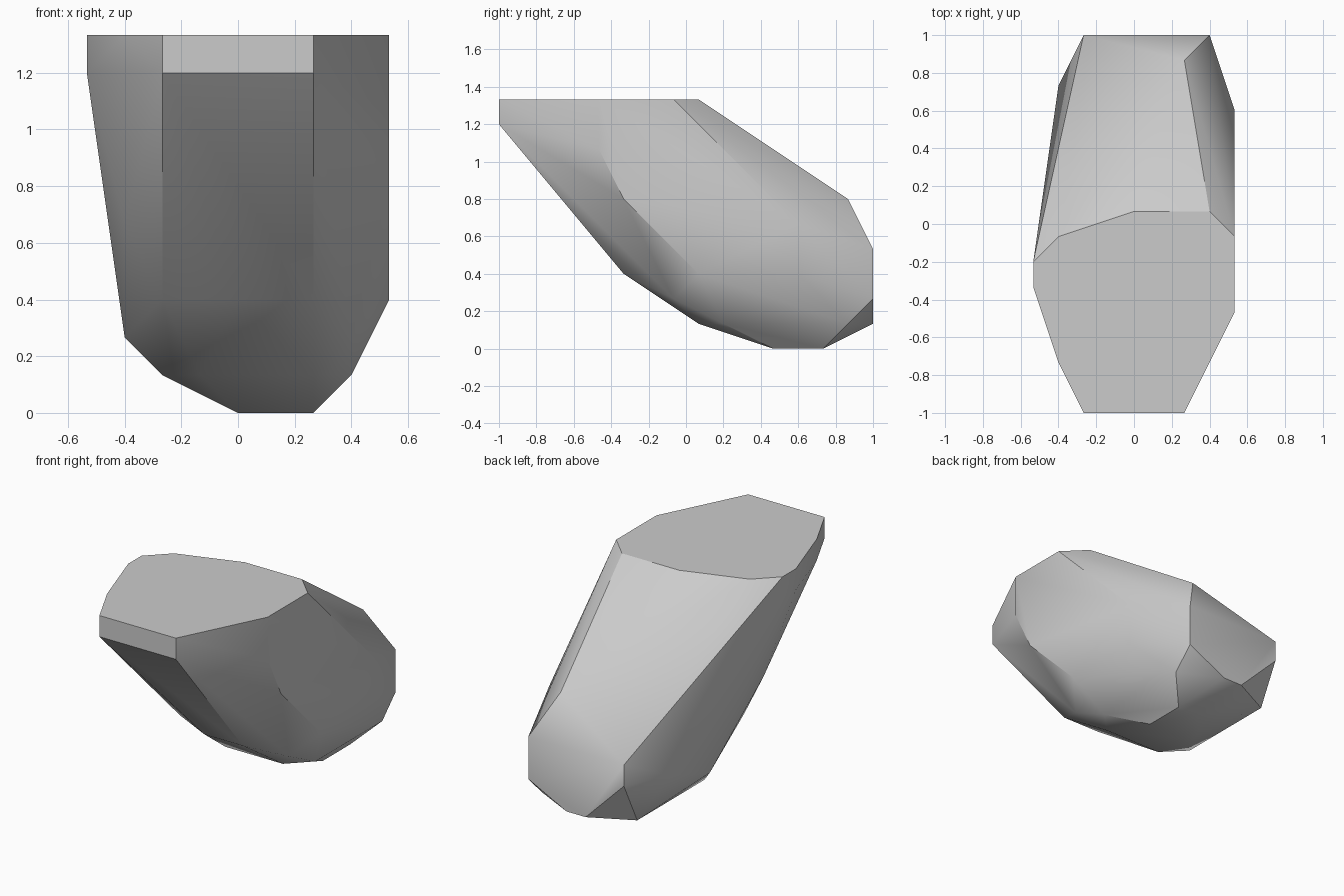
import bpy
import bmesh
import math
from mathutils import Vector

default_cube = bpy.data.objects.get("Cube")
if default_cube:
    bpy.data.objects.remove(default_cube, do_unlink=True)

UNIT = 2 / 15          # the stone is chiselled on a coarse lattice
HALF_LENGTH = 1.0

# Side-on contours of the stone: station across x -> (depth, height) corners
contours = {
    -4: [(5, 10), (6, 10), (6, 9), (5, 9)],
    -3: [(2, 10), (7, 10), (13, 3), (10, 2), (6, 5), (2, 9)],
    -2: [(0, 10), (15, 4), (15, 3), (14, 1), (9, 1), (6, 3), (0, 9)],
    -1: [(8, 1)],
    0: [(8, 10), (15, 1), (12, 0), (11, 0), (5, 3)],
    1: [(15, 1), (13, 0)],
    2: [(0, 10), (14, 6), (13, 0), (11, 0), (8, 1), (5, 3), (0, 9)],
    3: [(8, 10), (15, 4), (15, 2), (14, 1), (9, 1), (7, 2)],
    4: [(4, 10), (7, 10), (12, 5), (12, 3), (8, 3), (5, 6), (4, 8)],
}


def make_material(name, colour):
    material = bpy.data.materials.new(name)
    material.use_nodes = True
    material.diffuse_color = colour
    shader = material.node_tree.nodes["Principled BSDF"]
    shader.inputs["Base Color"].default_value = colour
    return material


def make_stone(name, stations, material):
    """Wrap a convex faceted skin around all the contours."""
    bm = bmesh.new()
    for across, corners in stations.items():
        for depth, height in corners:
            corner = Vector((across, depth, height)) * UNIT
            corner.y -= HALF_LENGTH
            bm.verts.new(corner)

    hull = bmesh.ops.convex_hull(bm, input=bm.verts[:])
    leftovers = set(hull["geom_interior"]) | set(hull["geom_unused"])
    loose = [item for item in leftovers if isinstance(item, bmesh.types.BMVert)]
    bmesh.ops.delete(bm, geom=loose, context="VERTS")

    # Merge flat neighbouring triangles into clean facets
    bmesh.ops.dissolve_limit(bm, angle_limit=math.radians(0.5),
                             verts=bm.verts[:], edges=bm.edges[:])
    bmesh.ops.recalc_face_normals(bm, faces=bm.faces[:])

    mesh = bpy.data.meshes.new(name)
    bm.to_mesh(mesh)
    bm.free()
    mesh.materials.append(material)
    stone = bpy.data.objects.new(name, mesh)
    bpy.context.collection.objects.link(stone)
    return stone


# Leaning boulder with a flat top, soft on shallow edges and crisp on steep ones
grey = make_material("stone grey", (0.6, 0.6, 0.6, 1))
boulder = make_stone("boulder", contours, grey)
bpy.ops.object.select_all(action="DESELECT")
boulder.select_set(True)
bpy.context.view_layer.objects.active = boulder
bpy.ops.object.shade_smooth_by_angle(angle=math.radians(30))
